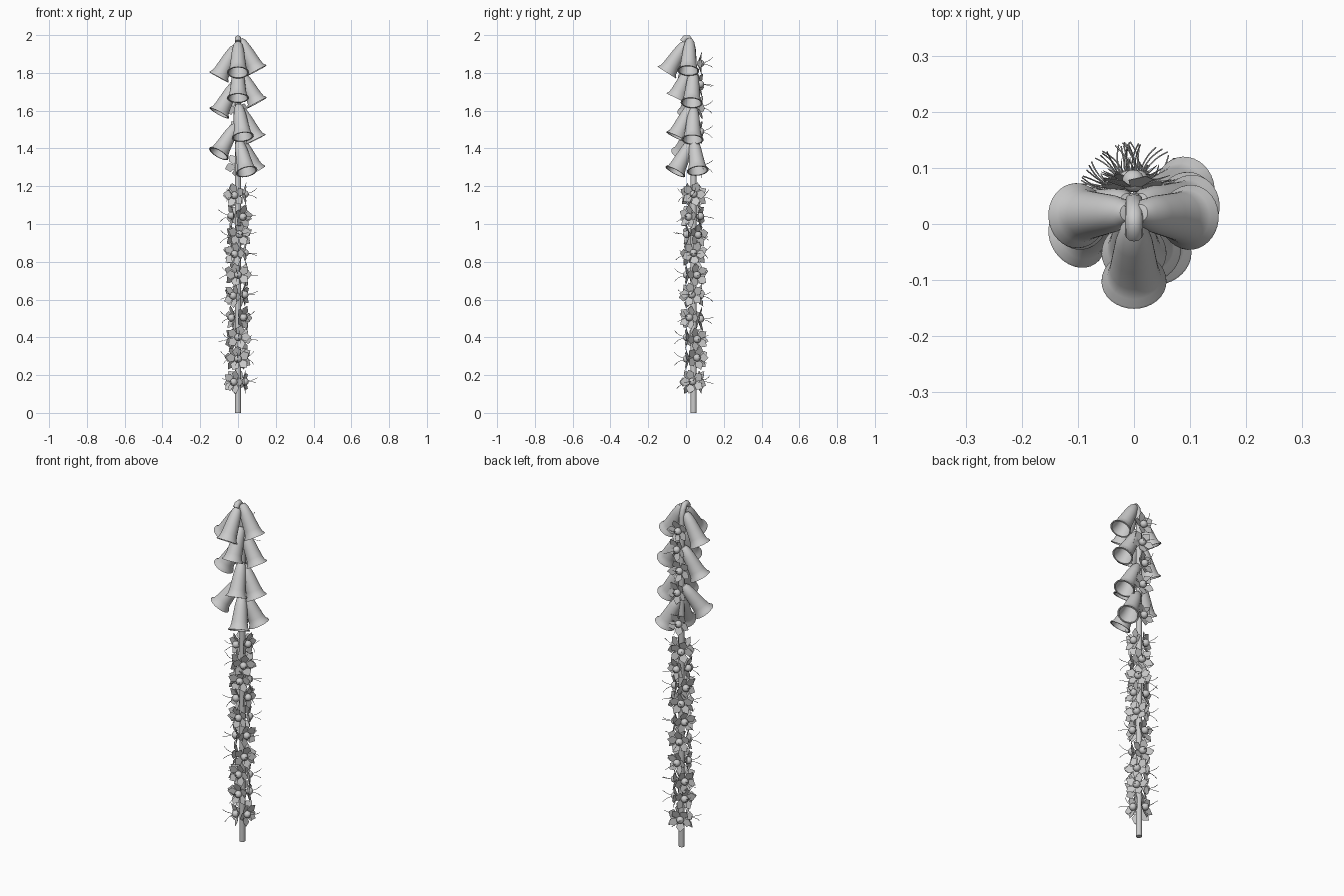
import bpy, bmesh, math, random
from mathutils import Vector, Matrix

if "Cube" in bpy.data.objects:
    bpy.data.objects.remove(bpy.data.objects["Cube"])

random.seed(4)
grey = bpy.data.materials.new("plain grey")
grey.diffuse_color = (0.6, 0.6, 0.6, 1)
grey.use_nodes = True
grey.node_tree.nodes["Principled BSDF"].inputs["Base Color"].default_value = grey.diffuse_color


def add(name, data, matrix=Matrix()):
    ob = bpy.data.objects.new(name, data)
    bpy.context.collection.objects.link(ob)
    ob.matrix_world = matrix
    if not data.materials:
        data.materials.append(grey)
    return ob


def mesh_from(bm, name):
    me = bpy.data.meshes.new(name)
    bm.to_mesh(me)
    bm.free()
    return me


def tube(name, paths, radius, kind="POLY", sides=2):
    cu = bpy.data.curves.new(name, "CURVE")
    cu.dimensions = "3D"
    cu.bevel_depth = radius
    cu.bevel_resolution = sides
    cu.use_fill_caps = True
    for pts in paths:
        sp = cu.splines.new(kind)
        sp.points.add(len(pts) - 1)
        for p, co in zip(sp.points, pts):
            p.co = (*co, 1)
        if kind == "NURBS":
            sp.order_u = 3
            sp.use_endpoint_u = True
            sp.resolution_u = 4
    return cu


# Stem, arching forward at the tip
add("stem", tube("stem", [[(0, .04, 0), (0, .04, 1), (0, .04, 1.85), (0, .037, 1.92), (0, .028, 1.96),
                           (0, .012, 1.984), (0, -.005, 1.984), (0, -.018, 1.965)]], .016, sides=4))

# Bell blossom: lathed wall with open mouth and flared lip (radius, distance along axis)
LENGTH = .187
profile = [(0, 0), (.015, .003), (.025, .02), (.033, .06), (.038, .105), (.043, .15), (.048, .175), (.057, .186),
           (.058, .191), (.050, .191), (.041, .15), (.036, .105), (.031, .06), (.022, .02), (0, .012)]
bm = bmesh.new()
vs = [bm.verts.new((r, 0, d)) for r, d in profile]
es = [bm.edges.new(p) for p in zip(vs, vs[1:])]
bmesh.ops.spin(bm, geom=vs + es, cent=(0, 0, 0), axis=(0, 0, 1), angle=2 * math.pi, steps=32, use_duplicate=False)
bmesh.ops.remove_doubles(bm, verts=bm.verts, dist=1e-5)
bmesh.ops.recalc_face_normals(bm, faces=bm.faces)
for f in bm.faces:
    f.smooth = True
bell = mesh_from(bm, "bell")
bell.set_sharp_from_angle(angle=math.radians(30))

# Mouth centres of the bells, followed by the y of their attachment
bells = [(0, -.1, 1.805, 0), (-.1, .015, 1.78, .02), (.098, .012, 1.815, .02),
         (0, -.05, 1.67, .03), (-.098, .012, 1.59, .04), (.1, .03, 1.645, .04),
         (.025, -.05, 1.465, .03), (-.1, -.022, 1.375, .04), (.093, .035, 1.45, .04),
         (.045, -.055, 1.28, .03), (.09, .062, 1.285, .04)]
for x, y, z, ay in bells:
    flat = Vector((-x * .9, ay - y, 0))
    rise = math.sqrt(LENGTH ** 2 - flat.length ** 2)
    top = Vector((x, y, z)) + flat + Vector((0, 0, rise))
    q = (Vector((x, y, z)) - top).to_track_quat("Z", "Y")
    add("bell_blossom", bell, Matrix.Translation(top) @ q.to_matrix().to_4x4())

# Small flower: five flat pointed petals
bm = bmesh.new()
for i in range(5):
    rot = Matrix.Rotation(i * math.tau / 5, 4, "Z")
    pts = [(.004, -.006, 0), (.042, -.024, .016), (.066, 0, .022), (.042, .024, .016), (.004, .006, 0)]
    bm.faces.new([bm.verts.new(rot @ Vector(p)) for p in pts])
petals = mesh_from(bm, "petals")

# Round flower centre
bm = bmesh.new()
bmesh.ops.create_uvsphere(bm, u_segments=16, v_segments=10, radius=.02,
                          matrix=Matrix.Translation((0, 0, .014)))
for f in bm.faces:
    f.smooth = True
centre = mesh_from(bm, "centre")

# Thin curved stamens
hairs = []
for i in range(2):
    c, s = math.cos(i * 2.6), math.sin(i * 2.6)
    hairs.append([(c * .004, s * .004, .02), (c * .006, s * .006, .055), (c * .036, s * .036, .078)])
stamens = tube("stamens", hairs, .0013, "NURBS", 1)


def flower(angle, z):
    a = math.radians(angle)
    out = Vector((math.cos(a), math.sin(a), 0))
    m = (Matrix.Translation(Vector((0, .04, z)) + out * .023) @ out.to_track_quat("Z", "Y").to_matrix().to_4x4()
         @ Matrix.Rotation(random.uniform(0, math.tau), 4, "Z"))
    ob = add("flower_petals", petals, m)
    mod = ob.modifiers.new("thickness", "SOLIDIFY")
    mod.thickness = .001
    add("flower_centre", centre, m)
    add("flower_stamens", stamens, m)


# Whorls of three flowers along the lower stem
for z, a in [(.17, -8), (.285, 30), (.395, 32), (.5, -38), (.62, -15),
             (.73, 30), (.84, 0), (.94, 42), (1.045, -45), (1.15, 0)]:
    for k in range(3):
        flower(a + 120 * k, z + random.uniform(-.008, .008))
# Single flowers behind the bells
for z, a in [(1.31, 98), (1.49, 85), (1.62, 105), (1.74, 80), (1.85, 92)]:
    flower(a, z)
